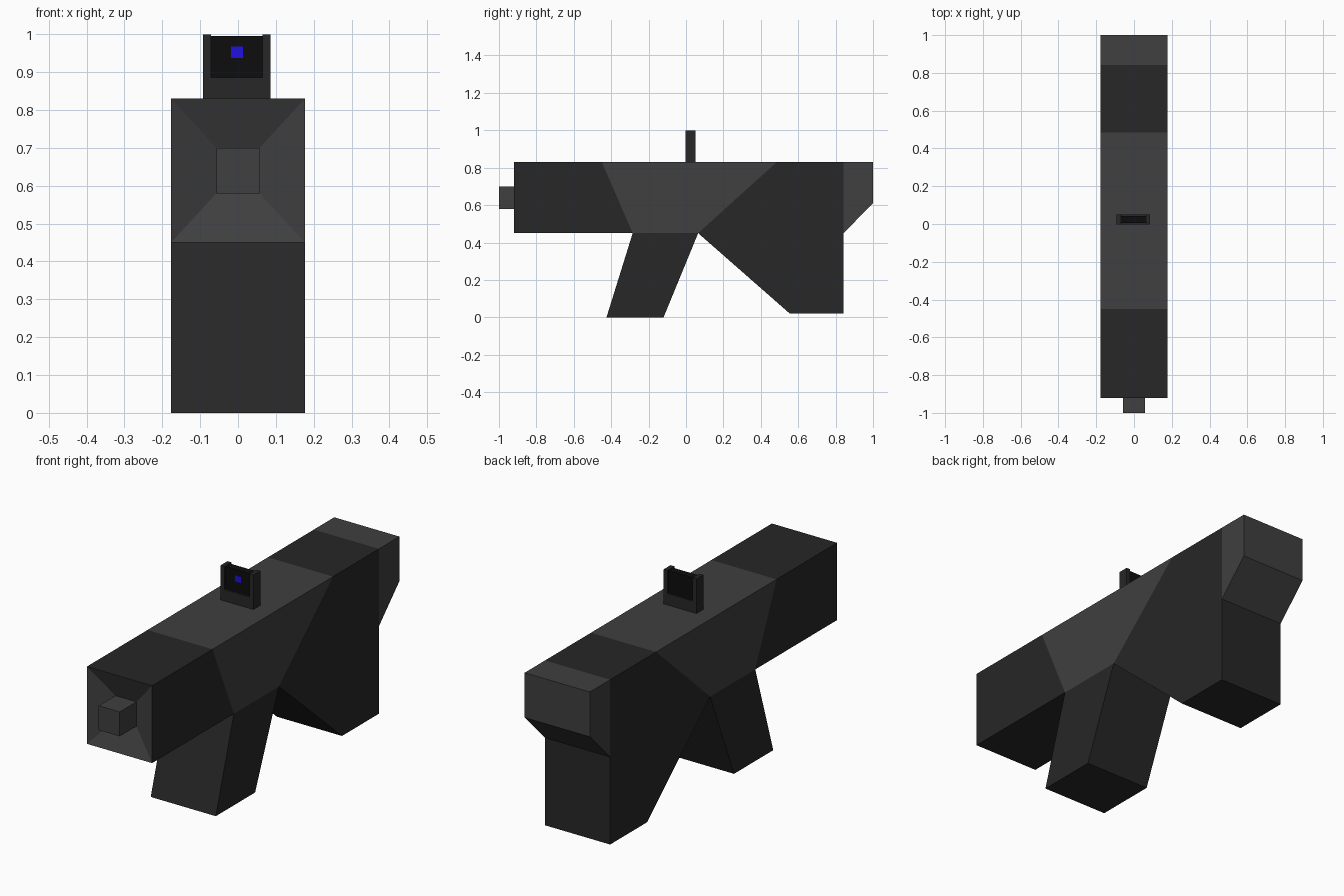
import bpy

if "Cube" in bpy.data.objects:
    bpy.data.objects.remove(bpy.data.objects["Cube"])

W = 0.177  # half width of the whole body


def material(name, r, g, b):
    m = bpy.data.materials.new(name)
    m.diffuse_color = (r, g, b, 1)
    m.use_nodes = True
    m.node_tree.nodes["Principled BSDF"].inputs["Base Color"].default_value = m.diffuse_color
    return m


LIGHT = material("light_grey", 0.05, 0.05, 0.05)
DARK = material("dark_grey", 0.02, 0.02, 0.02)
BLACK = material("black", 0.004, 0.004, 0.004)
BLUE = material("blue", 0.015, 0.005, 0.75)


def add_mesh(name, verts, faces, mat):
    me = bpy.data.meshes.new(name)
    me.from_pydata(verts, [], faces)
    me.materials.append(mat)
    ob = bpy.data.objects.new(name, me)
    bpy.context.collection.objects.link(ob)
    return ob


def slab(name, profile, mat, hw=W, skip=(), cx=0.0):
    """Extrude a counter-clockwise (y, z) profile across x, leaving out joined walls."""
    n = len(profile)
    verts = [(cx + s * hw, y, z) for s in (1, -1) for y, z in profile]
    faces = [list(range(n)), list(range(2 * n - 1, n - 1, -1))]
    for i in range(n):
        j = (i + 1) % n
        if frozenset((profile[i], profile[j])) not in skip:
            faces.append([i, n + i, n + j, j])
    return add_mesh(name, verts, faces, mat)


def box(name, x, y, z, mat):
    prof = [(y[0], z[0]), (y[1], z[0]), (y[1], z[1]), (y[0], z[1])]
    return slab(name, prof, mat, (x[1] - x[0]) / 2, cx=(x[0] + x[1]) / 2)


# Body parts as side profiles that share corner points
front_low, front_top = (-0.92, 0.45), (-0.92, 0.83)
mid_fl, mid_ft = (-0.285, 0.45), (-0.45, 0.83)
mid_bl, mid_bt = (0.065, 0.45), (0.485, 0.83)
butt_low, butt_top = (0.842, 0.45), (0.842, 0.83)

parts = {
    "fore_end": ([front_low, mid_fl, mid_ft, front_top], DARK),
    "receiver": ([mid_fl, mid_bl, mid_bt, mid_ft], LIGHT),
    "grip": ([(-0.425, 0), (-0.12, 0), mid_bl, mid_fl], DARK),
    "stock": ([mid_bl, (0.555, 0.02), (0.842, 0.02), butt_low, butt_top, mid_bt], DARK),
    "butt_pad": ([butt_low, (1, 0.61), (1, 0.83), butt_top], LIGHT),
}

# Edges used by two parts are joints; the front edge is closed by the funnel
edges = [frozenset((p[i - 1], p[i])) for p, _ in parts.values() for i in range(len(p))]
joints = {e for e in edges if edges.count(e) > 1} | {frozenset((front_low, front_top))}
for name, (profile, mat) in parts.items():
    slab(name, profile, mat, skip=joints)


# Recessed funnel and square barrel, built from three rings
def ring(hw, y, z0, z1):
    return [(-hw, y, z0), (hw, y, z0), (hw, y, z1), (-hw, y, z1)]


rings = ring(W, -0.92, 0.45, 0.83) + ring(0.057, -0.87, 0.58, 0.70) + ring(0.057, -1, 0.58, 0.70)
faces = [[k + i, k + (i + 1) % 4, k + 4 + (i + 1) % 4, k + 4 + i] for k in (0, 4) for i in range(4)]
add_mesh("funnel_and_barrel", rings, faces + [[8, 9, 10, 11]], LIGHT)

# Sight: U-shaped frame, dark pane and blue dot
box("sight_base", (-0.092, 0.086), (-0.003, 0.05), (0.83, 0.886), DARK)
box("sight_post_left", (-0.092, -0.071), (-0.003, 0.05), (0.886, 1.0), DARK)
box("sight_post_right", (0.065, 0.086), (-0.003, 0.05), (0.886, 1.0), DARK)
box("sight_pane", (-0.071, 0.065), (0.006, 0.043), (0.886, 0.996), BLACK)
box("sight_dot", (-0.018, 0.013), (0.004, 0.01), (0.938, 0.968), BLUE)
